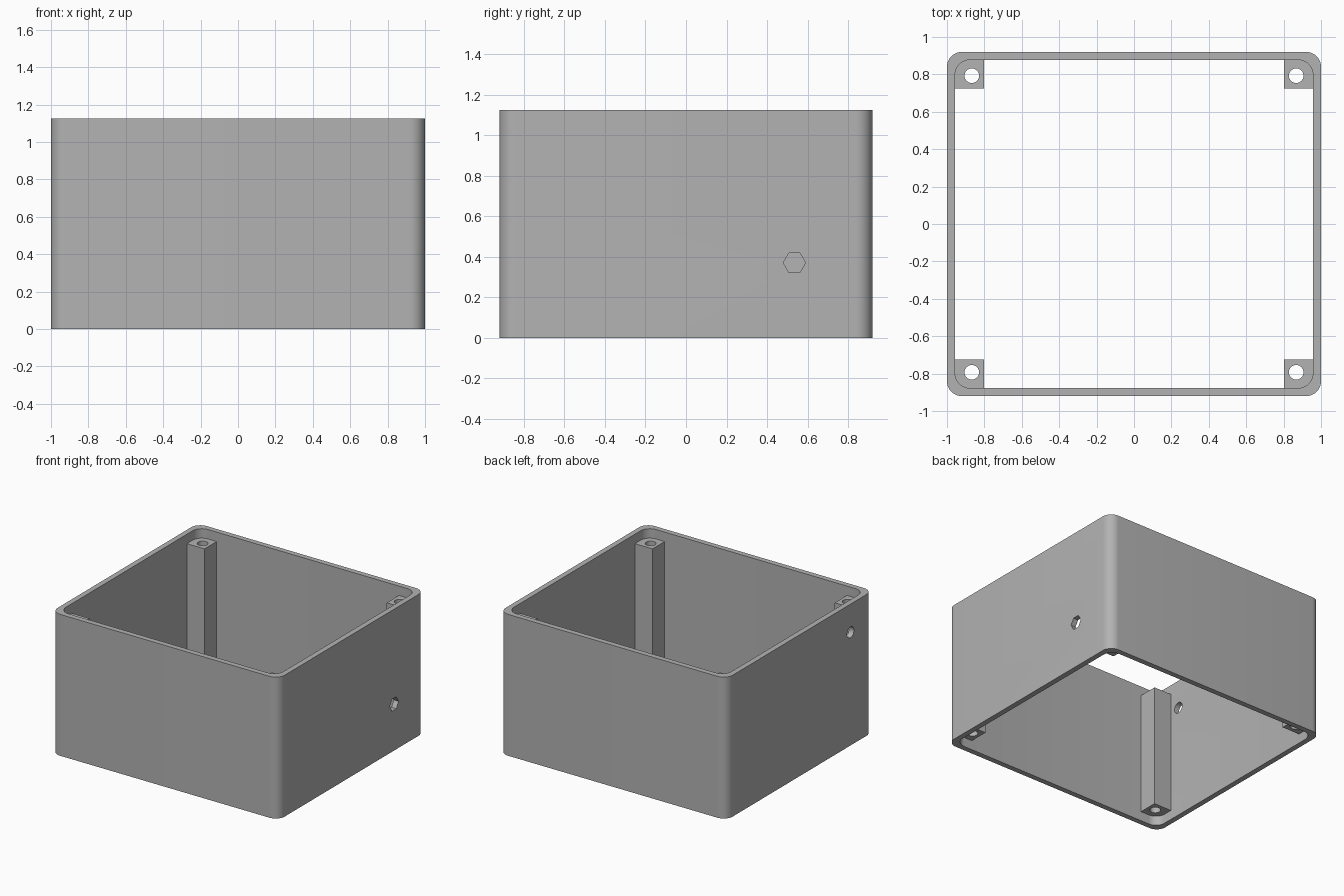
import bpy, bmesh, math
from mathutils import Matrix

if "Cube" in bpy.data.objects:
    bpy.data.objects.remove(bpy.data.objects["Cube"], do_unlink=True)

HX, HY, HEIGHT = 1.0, 0.92, 1.125      # outer half sizes and height
WALL, RADIUS = 0.043, 0.08             # wall thickness and corner radius
RECESS = 0.075                         # posts stop short of both rims

grey = bpy.data.materials.new("light grey plastic")
grey.use_nodes = True
grey.diffuse_color = (0.45, 0.45, 0.45, 1)
grey.node_tree.nodes["Principled BSDF"].inputs["Base Color"].default_value = grey.diffuse_color


def add_object(name, bm):
    bmesh.ops.recalc_face_normals(bm, faces=bm.faces)
    mesh = bpy.data.meshes.new(name)
    bm.to_mesh(mesh)
    bm.free()
    mesh.materials.append(grey)
    obj = bpy.data.objects.new(name, mesh)
    bpy.context.collection.objects.link(obj)
    return obj


def rounded_rect(hx, hy, r, steps=10):
    points = []
    for i, (sx, sy) in enumerate([(1, 1), (-1, 1), (-1, -1), (1, -1)]):
        for k in range(steps + 1):
            a = math.pi / 2 * (i + k / steps)
            points.append((sx * (hx - r) + r * math.cos(a), sy * (hy - r) + r * math.sin(a)))
    return points


def cylinder(name, sides, radius, depth, matrix):
    bm = bmesh.new()
    bmesh.ops.create_cone(bm, cap_ends=True, segments=sides, radius1=radius,
                          radius2=radius, depth=depth, matrix=matrix)
    return add_object(name, bm)


def cut(obj, cutter):
    cutter.hide_render = True
    mod = obj.modifiers.new("hole", 'BOOLEAN')
    mod.operation, mod.solver, mod.object = 'DIFFERENCE', 'EXACT', cutter
    bpy.context.view_layer.objects.active = obj
    bpy.ops.object.modifier_apply(modifier=mod.name)
    bpy.data.objects.remove(cutter, do_unlink=True)


def smooth(obj):
    bpy.ops.object.select_all(action='DESELECT')
    obj.select_set(True)
    bpy.context.view_layer.objects.active = obj
    bpy.ops.object.shade_smooth_by_angle(angle=math.radians(30))


# Open rectangular wall: four loops joined into a closed ring section
bm = bmesh.new()
outer = rounded_rect(HX, HY, RADIUS)
inner = rounded_rect(HX - WALL, HY - WALL, RADIUS)
loops = [[bm.verts.new((x, y, z)) for x, y in shape]
         for shape, z in [(outer, 0), (outer, HEIGHT), (inner, HEIGHT), (inner, 0)]]
count = len(outer)
for a, b in zip(loops, loops[1:] + loops[:1]):
    for i in range(count):
        j = (i + 1) % count
        bm.faces.new((a[i], a[j], b[j], b[i]))
wall = add_object("box_wall", bm)

# Hexagonal hole in the left wall and round hole in the right wall
along_x = Matrix.Rotation(math.pi / 2, 4, 'Y')
hex_at = Matrix.Translation((HX, 0.535, 0.37)) @ along_x
cut(wall, cylinder("hex_cutter", 6, 0.055, 0.3, hex_at @ Matrix.Rotation(0, 4, 'Z')))
round_at = Matrix.Translation((-HX, -0.64, 0.90)) @ along_x
cut(wall, cylinder("round_cutter", 32, 0.043, 0.3, round_at))
smooth(wall)

# Four drilled screw posts in the corners, set slightly into the wall
post_size = 0.165
post_height = HEIGHT - 2 * RECESS
for side, sx in (("left", 1), ("right", -1)):
    for end, sy in (("front", -1), ("back", 1)):
        bm = bmesh.new()
        centre = (sx * (0.802 + post_size / 2), sy * (0.724 + post_size / 2), HEIGHT / 2)
        bmesh.ops.create_cube(bm, size=1, matrix=Matrix.Translation(centre)
                              @ Matrix.Diagonal((post_size, post_size, post_height, 1)))
        post = add_object(f"{end}_{side}_screw_post", bm)
        hole_at = Matrix.Translation((sx * 0.867, sy * 0.793, HEIGHT / 2))
        cut(post, cylinder("screw_cutter", 32, 0.039, HEIGHT, hole_at))
        smooth(post)
